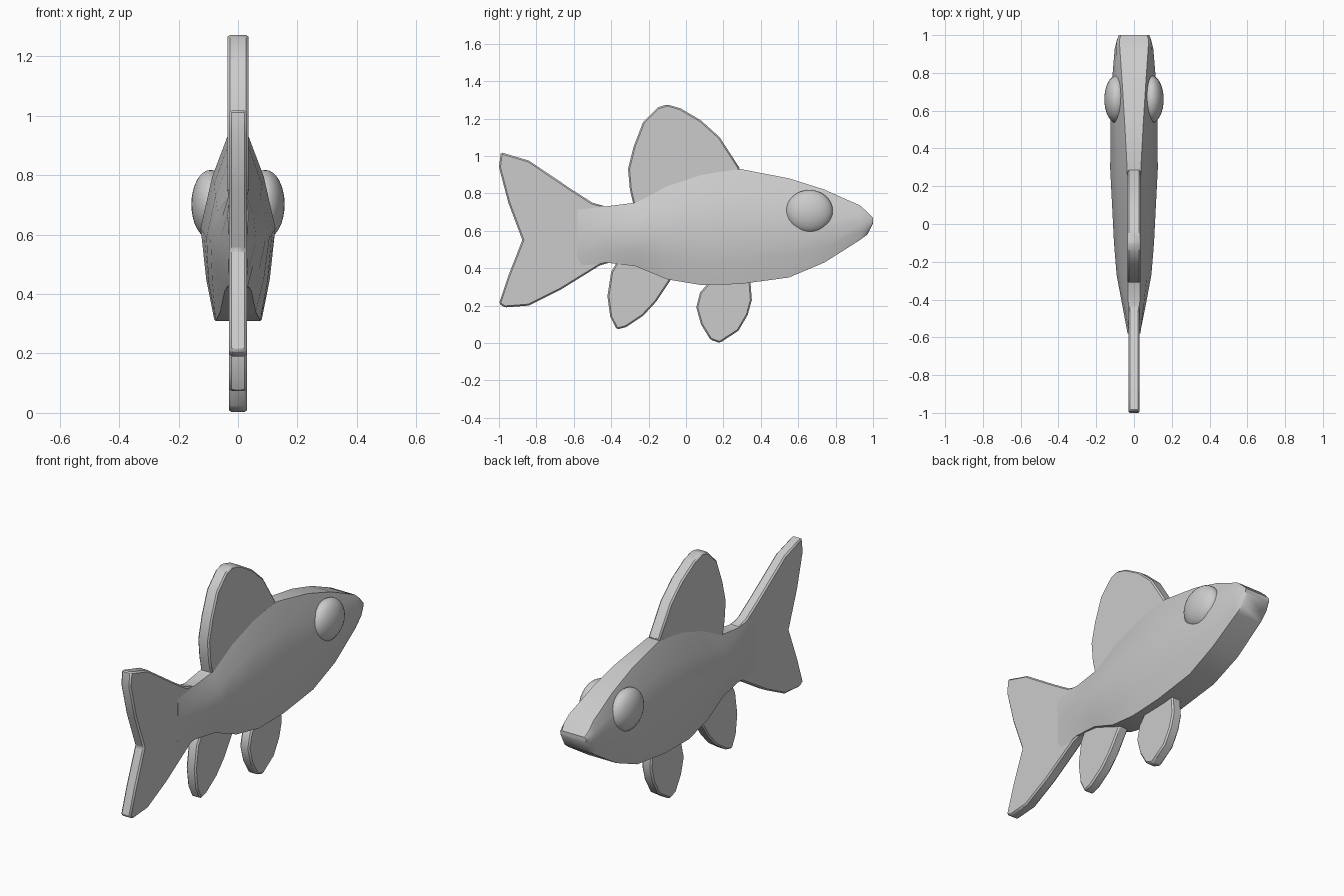
import bpy, bmesh, math


def finish(name, bm, angle=40):
    bmesh.ops.recalc_face_normals(bm, faces=bm.faces)
    me = bpy.data.meshes.new(name)
    bm.to_mesh(me)
    bm.free()
    ob = bpy.data.objects.new(name, me)
    bpy.context.collection.objects.link(ob)
    bpy.ops.object.select_all(action='DESELECT')
    ob.select_set(True)
    bpy.context.view_layer.objects.active = ob
    bpy.ops.object.shade_smooth_by_angle(angle=math.radians(angle))
    return ob


def loft(name, stations):
    # station: y, bottom z, top z, top half width, middle half width, bottom half width
    bm = bmesh.new()
    rings = []
    for y, zb, zt, wt, w, wb in stations:
        h = zt - zb
        half = [(wt, zt), ((wt + w) / 2 + 0.006, zb + h * 0.78), (w, zb + h * 0.5),
                ((w + wb) / 2 + 0.004, zb + h * 0.22), (wb, zb)]
        ring = half + [(-x, z) for x, z in reversed(half)]
        rings.append([bm.verts.new((x, y, z)) for x, z in ring])
    n = len(rings[0])
    for a, b in zip(rings, rings[1:]):
        for i in range(n):
            j = (i + 1) % n
            bm.faces.new((a[i], a[j], b[j], b[i]))
    bm.faces.new(rings[0])
    bm.faces.new(rings[-1])
    return finish(name, bm)


def fin(name, outline, t):
    bm = bmesh.new()
    face = bm.faces.new([bm.verts.new((-t, y, z)) for y, z in outline])
    ext = bmesh.ops.extrude_face_region(bm, geom=[face])
    for v in ext['geom']:
        if isinstance(v, bmesh.types.BMVert):
            v.co.x = t
    ob = finish(name, bm)
    bev = ob.modifiers.new("soft_edge", 'BEVEL')
    bev.width = 0.008
    bev.segments = 1
    return ob


# Body from nose to tail root
loft("body", [
    (1.00, 0.64, 0.67, 0.070, 0.080, 0.070),
    (0.97, 0.58, 0.70, 0.078, 0.092, 0.075),
    (0.93, 0.55, 0.735, 0.075, 0.102, 0.080),
    (0.74, 0.43, 0.82, 0.062, 0.118, 0.085),
    (0.55, 0.35, 0.88, 0.050, 0.124, 0.082),
    (0.29, 0.315, 0.93, 0.036, 0.126, 0.080),
    (0.08, 0.31, 0.90, 0.034, 0.115, 0.075),
    (-0.10, 0.34, 0.84, 0.034, 0.106, 0.060),
    (-0.27, 0.41, 0.75, 0.034, 0.092, 0.045),
    (-0.43, 0.43, 0.73, 0.030, 0.062, 0.032),
    (-0.58, 0.40, 0.75, 0.026, 0.030, 0.026),
])

# Fins
fin("dorsal_fin", [
    (0.29, 0.93), (0.18, 1.10), (0.08, 1.19), (-0.03, 1.255), (-0.10, 1.275),
    (-0.15, 1.26), (-0.23, 1.18), (-0.28, 1.05), (-0.31, 0.93), (-0.30, 0.82),
    (-0.28, 0.735), (-0.20, 0.68), (0.18, 0.85)], 0.035)
fin("tail_fin", [
    (-0.43, 0.73), (-0.50, 0.75), (-0.61, 0.82), (-0.84, 0.975), (-0.99, 1.02),
    (-1.0, 0.94), (-0.95, 0.75), (-0.875, 0.55), (-0.95, 0.36), (-1.0, 0.21),
    (-0.97, 0.19), (-0.84, 0.20), (-0.67, 0.285), (-0.46, 0.415), (-0.37, 0.44)], 0.03)
fin("rear_lower_fin", [
    (-0.365, 0.44), (-0.40, 0.38), (-0.42, 0.25), (-0.405, 0.14), (-0.37, 0.072),
    (-0.32, 0.085), (-0.23, 0.145), (-0.16, 0.22), (-0.08, 0.34), (-0.10, 0.42),
    (-0.30, 0.50)], 0.03)
fin("front_lower_fin", [
    (0.11, 0.31), (0.075, 0.27), (0.055, 0.19), (0.08, 0.10), (0.13, 0.018),
    (0.18, 0.0), (0.28, 0.065), (0.33, 0.15), (0.352, 0.23), (0.345, 0.32),
    (0.30, 0.40), (0.15, 0.40)], 0.03)

# Eyes
for side, label in ((1, "right"), (-1, "left")):
    bm = bmesh.new()
    bmesh.ops.create_uvsphere(bm, u_segments=32, v_segments=16, radius=1)
    bmesh.ops.scale(bm, vec=(0.065, 0.126, 0.116), verts=bm.verts)
    bmesh.ops.translate(bm, vec=(side * 0.092, 0.66, 0.702), verts=bm.verts)
    finish("eye_" + label, bm)
